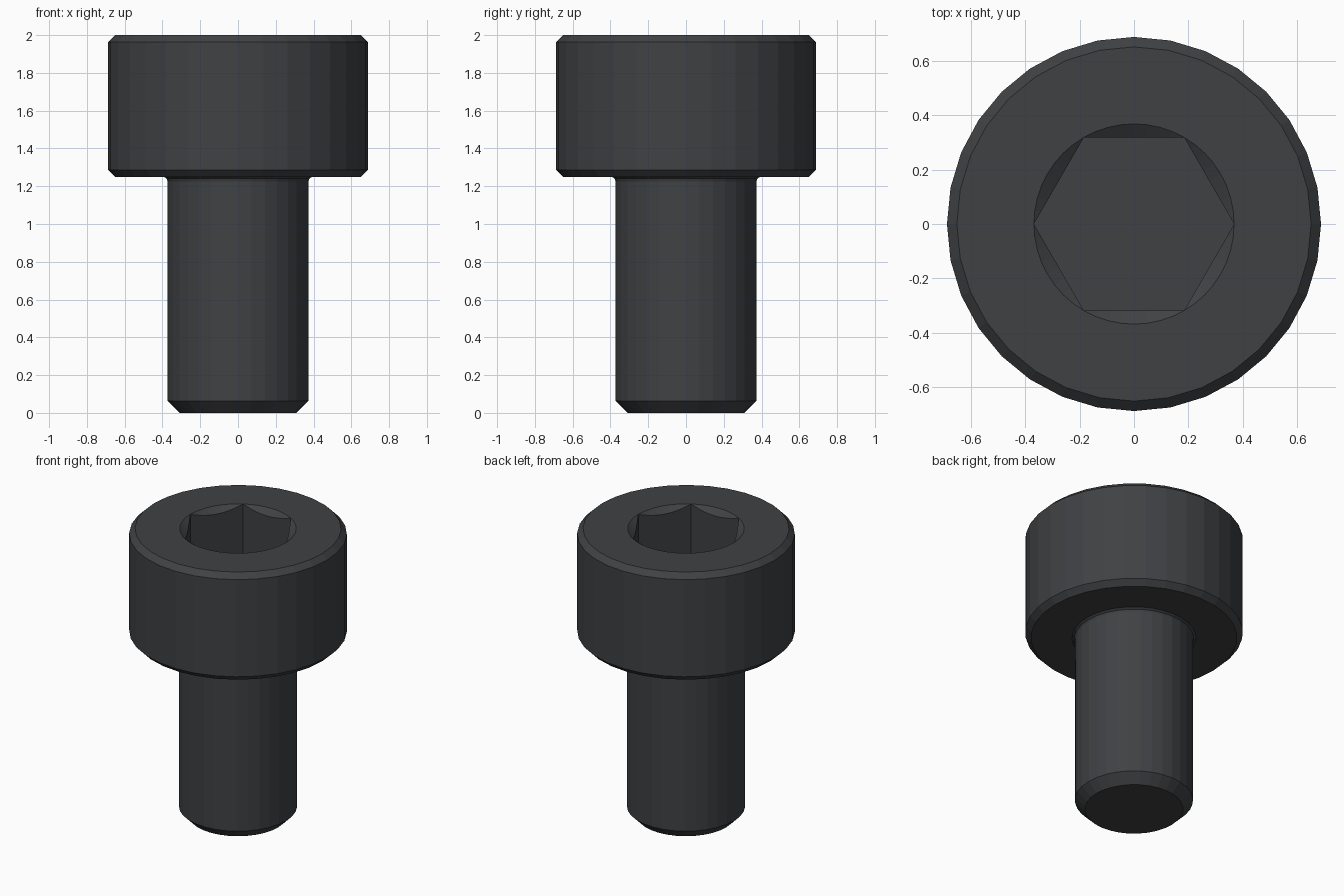
import bpy, bmesh
from math import cos, sin, pi, radians

if "Cube" in bpy.data.objects:
    bpy.data.objects.remove(bpy.data.objects["Cube"])

SIDES = 32       # facets round the screw
RIM_SIDES = 48   # facets round the socket rim
bm = bmesh.new()


def ring(points):
    return [bm.verts.new(p) for p in points]


def circle(r, z, n):
    return ring((r * cos(2 * pi * i / n), r * sin(2 * pi * i / n), z) for i in range(n))


def skin(a, b):
    n = len(a)
    for i in range(n):
        j = (i + 1) % n
        bm.faces.new((a[i], a[j], b[j], b[i]))


# Turned outside: chamfered tip, shank, fillet, chamfered head
profile = [(0.31, 0), (0.373, 0.064), (0.373, 1.225), (0.378, 1.24), (0.392, 1.25),
           (0.651, 1.25), (0.6875, 1.287), (0.6875, 1.964), (0.651, 2.0)]
rings = [circle(r, z, SIDES) for r, z in profile]
for a, b in zip(rings, rings[1:]):
    skin(a, b)
bm.faces.new(rings[0][::-1])

# Hex socket with a conical lead-in that meets the flats in curved edges
RIM, FLAT, FLOOR, SLOPE = 0.368, 0.3187, 1.65, 0.7


def hex_radius(t):
    return FLAT / cos(t % (pi / 3) - pi / 6)


angles = [2 * pi * i / RIM_SIDES for i in range(RIM_SIDES)]
rim = circle(RIM, 2.0, RIM_SIDES)
lip = ring((hex_radius(t) * cos(t), hex_radius(t) * sin(t),
            2.0 - SLOPE * (RIM - hex_radius(t))) for t in angles)
base = ring((hex_radius(t) * cos(t), hex_radius(t) * sin(t), FLOOR) for t in angles)
skin(rim, lip)
skin(lip, base)
bm.faces.new(base)

# Flat top of the head between outer edge and socket rim
loops = [bm.edges.get((loop[i - 1], loop[i]))
         for loop in (rings[-1], rim) for i in range(len(loop))]
bmesh.ops.triangle_fill(bm, edges=loops, use_beauty=True, normal=(0, 0, 1))
bmesh.ops.remove_doubles(bm, verts=bm.verts, dist=0.0005)
bmesh.ops.recalc_face_normals(bm, faces=bm.faces)

mesh = bpy.data.meshes.new("cap_screw")
bm.to_mesh(mesh)
bm.free()
screw = bpy.data.objects.new("cap_screw", mesh)
bpy.context.collection.objects.link(screw)

# Black oxide finish
mat = bpy.data.materials.new("black_steel")
mat.diffuse_color = (0.05, 0.053, 0.057, 1)
mat.use_nodes = True
mat.node_tree.nodes["Principled BSDF"].inputs["Base Color"].default_value = mat.diffuse_color
mesh.materials.append(mat)
